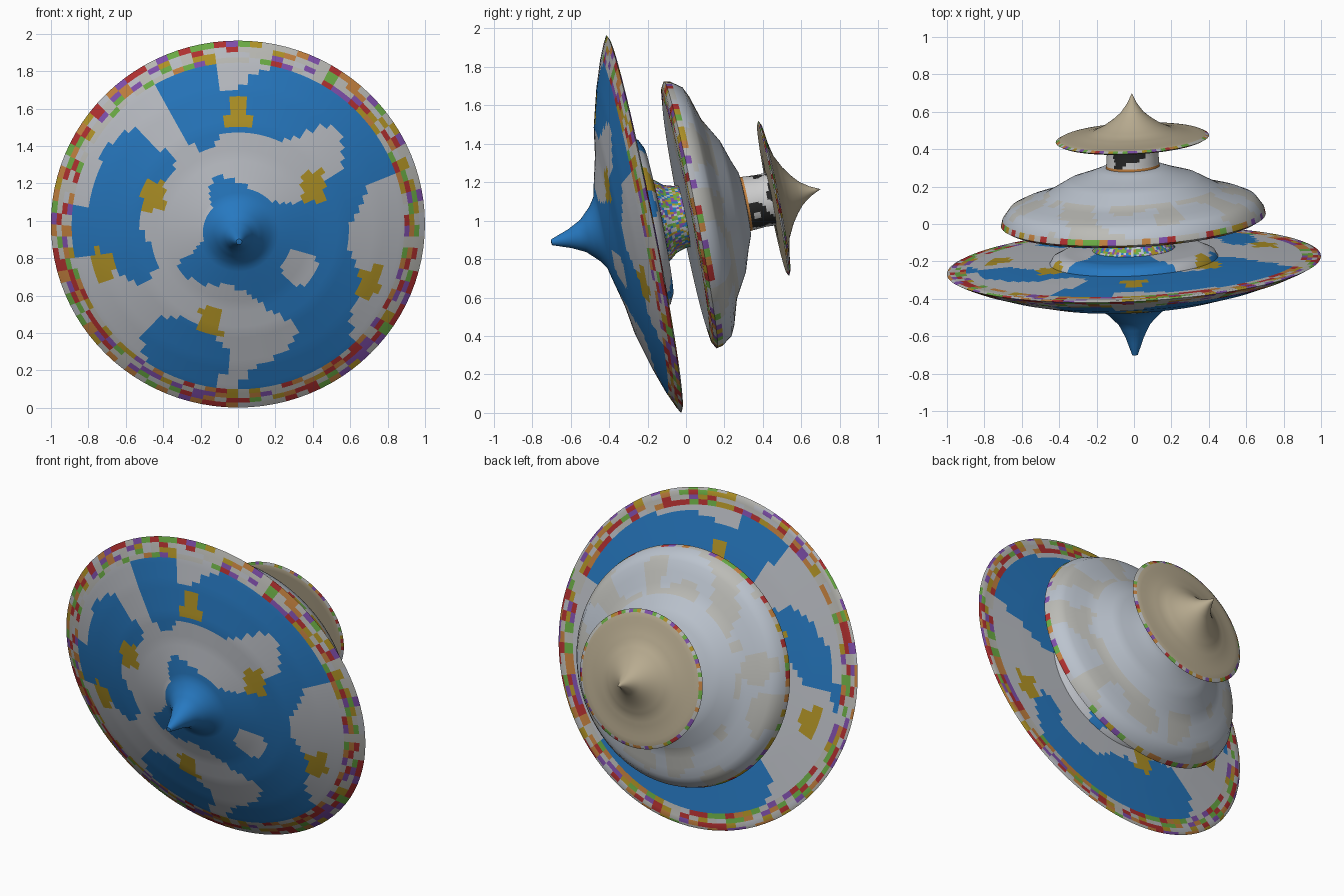
import bpy, bmesh
from math import cos, sin, pi, ceil, hypot
from mathutils import Vector, Matrix, noise

if "Cube" in bpy.data.objects:
    bpy.data.objects.remove(bpy.data.objects["Cube"])

SEG = 96
ORIGIN = Vector((-0.003, -0.005, 1.0245))
SIDE = Vector((1.0, 0.048, 0.0))
UP = Vector((0.0, -0.194, 0.981))
AXIS = Vector((-0.012, 0.981, 0.194))

COLOURS = {
    "blue": (0.02, 0.19, 0.53), "cloud": (0.50, 0.52, 0.56),
    "yellow": (0.45, 0.30, 0.02), "red": (0.45, 0.03, 0.03),
    "green": (0.15, 0.42, 0.06), "violet": (0.22, 0.08, 0.42),
    "orange": (0.55, 0.22, 0.05), "pale": (0.50, 0.55, 0.62),
    "stone": (0.50, 0.50, 0.47), "sand": (0.48, 0.41, 0.28),
    "white": (0.65, 0.65, 0.62), "black": (0.02, 0.02, 0.02)}
MATS = {}
for key, c in COLOURS.items():
    MATS[key] = bpy.data.materials.new(key)
    MATS[key].diffuse_color = (*c, 1)
NAMES = list(COLOURS)
RIM = ["red", "stone", "orange", "green", "stone", "violet", "yellow", "cloud"]


def n(x, y, t, scale):
    return noise.noise(Vector((x * scale + 3.3, y * scale + 1.7, t * scale)))


def rim(x, y, t):
    k = int(abs(n(x, y, t, 9.0)) * 40)
    return RIM[k % len(RIM)]


# Colour rules: local x, local y, distance along the axis, radius
SPOTS = [(0, .64), (.4, .24), (.7, -.3), (-.15, -.5), (-.72, -.2), (-.45, .19)]


def sky(x, y, t, r):
    if r > 0.9:
        return rim(x, y, t)
    if any(abs(x - a) < 0.06 and abs(y - b) < 0.08 for a, b in SPOTS):
        return "yellow"
    return "blue" if r < 0.2 or n(x, y, t, 2.6) > -0.03 else "cloud"


def bell(x, y, t, r):
    if t < 0.05 and r > 0.6:
        return rim(x, y, t)
    return "stone" if r > 0.45 and n(x, y, t, 6) > 0 else "pale"


def cap(x, y, t, r):
    return rim(x, y, t) if r > 0.385 else "sand"


def neck(x, y, t, r):
    return ["green", "pale", "violet", "yellow", "blue"][int(abs(n(x, y, t, 14)) * 30) % 5]


def collar(x, y, t, r):
    if t < 0.33:
        return "orange"
    return "black" if n(x, y, t, 14) > 0.1 else "white"


def lathe(name, profile, rule, step=0.035):
    # Split long profile runs so the colour pattern has enough faces
    pts = [profile[0]]
    for (r0, t0), (r1, t1) in zip(profile, profile[1:]):
        k = max(1, ceil(hypot(r1 - r0, t1 - t0) / step))
        pts += [(r0 + (r1 - r0) * i / k, t0 + (t1 - t0) * i / k) for i in range(1, k + 1)]
    bm = bmesh.new()
    rings = []
    for r, t in pts:
        if r == 0:
            rings.append([bm.verts.new((0, 0, t))] * SEG)
        else:
            rings.append([bm.verts.new((r * cos(2 * pi * i / SEG), r * sin(2 * pi * i / SEG), t))
                          for i in range(SEG)])
    for a, b in zip(rings, rings[1:]):
        for i in range(SEG):
            j = (i + 1) % SEG
            f = bm.faces.new(dict.fromkeys((a[i], a[j], b[j], b[i])))
            c = f.calc_center_median()
            f.material_index = NAMES.index(rule(c.x, c.y, c.z, hypot(c.x, c.y)))
            # Profiles run front to back; the tilted frame below is mirrored
            f.normal_flip()
    frame = Matrix((SIDE, UP, AXIS)).transposed().to_4x4()
    frame.translation = ORIGIN
    bm.transform(frame)
    # Make every surface face outwards
    test = Vector((0, 0, 0))
    for f in bm.faces:
        f.normal_update()
        d = f.calc_center_median() - ORIGIN
        test.x += (d - AXIS * d.dot(AXIS)).dot(f.normal) * f.calc_area()
    if test.x < 0:
        bmesh.ops.reverse_faces(bm, faces=bm.faces[:])
    mesh = bpy.data.meshes.new(name)
    bm.to_mesh(mesh)
    bm.free()
    for key in NAMES:
        mesh.materials.append(MATS[key])
    ob = bpy.data.objects.new(name, mesh)
    bpy.context.collection.objects.link(ob)
    bpy.ops.object.select_all(action='DESELECT')
    bpy.context.view_layer.objects.active = ob
    ob.select_set(True)
    bpy.ops.object.shade_smooth_by_angle(angle=0.7)
    return ob


# Large front disc with spike and raised ring on its back (radius, axial)
lathe("large_disc", [
    (0, -0.71), (0.015, -0.708), (0.05, -0.61), (0.085, -0.54), (0.145, -0.478),
    (0.19, -0.448), (0.265, -0.43), (0.41, -0.394), (0.56, -0.37), (0.75, -0.318),
    (0.89, -0.27), (0.97, -0.235), (1.0, -0.219), (0.985, -0.212), (0.93, -0.212),
    (0.68, -0.198), (0.45, -0.19), (0.435, -0.163), (0.39, -0.141), (0.30, -0.138),
    (0.22, -0.13)], sky)

# Neck between large disc and bell
lathe("front_neck", [(0.22, -0.13), (0.205, -0.11), (0.18, -0.08), (0.165, -0.03), (0.16, 0.03)],
      neck, 0.02)

# Middle bell with shallow front face
lathe("middle_bell", [
    (0.16, -0.005), (0.4, 0.0), (0.61, 0.004), (0.68, 0.012), (0.708, 0.028), (0.70, 0.06),
    (0.66, 0.115), (0.61, 0.138), (0.48, 0.178), (0.42, 0.212), (0.35, 0.252),
    (0.24, 0.288), (0.17, 0.315), (0.14, 0.318)], bell)

# Collar between bell and small cap
lathe("back_collar", [(0.15, 0.28), (0.142, 0.33), (0.137, 0.4), (0.14, 0.462)], collar, 0.02)

# Small back disc with spike
lathe("back_cap", [
    (0.137, 0.455), (0.3, 0.46), (0.395, 0.462), (0.41, 0.47), (0.39, 0.48), (0.3, 0.492),
    (0.22, 0.51), (0.15, 0.545), (0.10, 0.58), (0.06, 0.615), (0.025, 0.665), (0, 0.718)], cap)

for m in bpy.data.materials:
    if m.users and not m.is_grease_pencil:
        m.use_nodes = True
        m.node_tree.nodes["Principled BSDF"].inputs["Base Color"].default_value = m.diffuse_color
